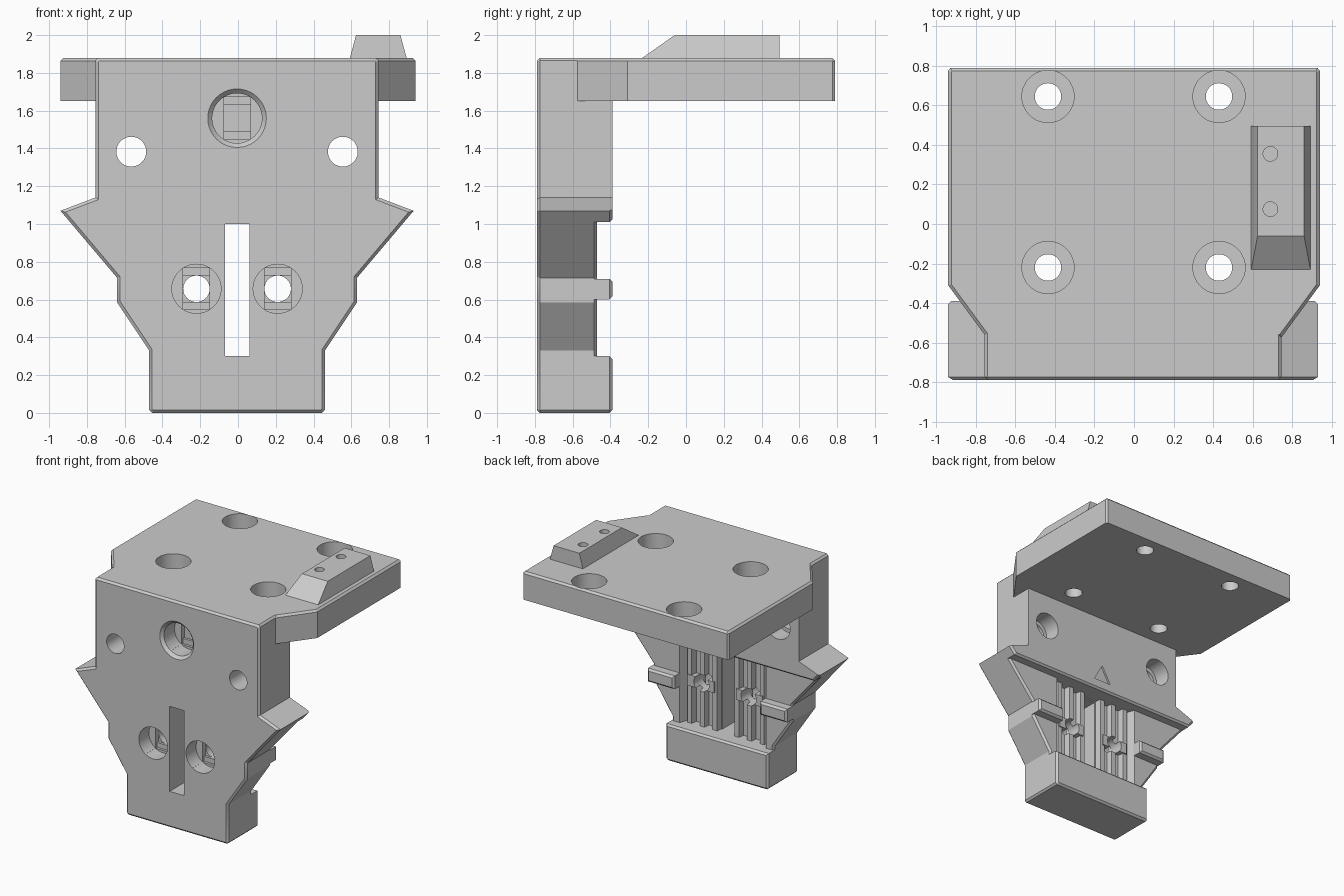
import bpy
import bmesh
import math
from mathutils import Vector

default = bpy.data.objects.get("Cube")
if default:
    bpy.data.objects.remove(default, do_unlink=True)

GREY = (0.6, 0.6, 0.6, 1)
mat = bpy.data.materials.new("plain grey plastic")
mat.use_nodes = True
mat.diffuse_color = GREY
mat.node_tree.nodes["Principled BSDF"].inputs["Base Color"].default_value = GREY

CX = -0.005                                  # centre line of the upright bracket
FRONT, FLOOR, BACK = -0.79, -0.47, -0.39     # bracket depths
CHAMFER = 0.016
PLACE = {"x": lambda u, v, t: (t, u, v),
         "y": lambda u, v, t: (u, t, v),
         "z": lambda u, v, t: (u, v, t)}


def finish(bm, name):
    bmesh.ops.recalc_face_normals(bm, faces=bm.faces)
    mesh = bpy.data.meshes.new(name)
    bm.to_mesh(mesh)
    bm.free()
    mesh.materials.append(mat)
    obj = bpy.data.objects.new(name, mesh)
    bpy.context.collection.objects.link(obj)
    return obj


def prism(name, profile, axis, a, b, bevel=None):
    """Extrude a 2D profile along an axis; bevel picks edges by their two ends."""
    bm = bmesh.new()
    ends = [[bm.verts.new(PLACE[axis](u, v, t)) for u, v in profile] for t in (a, b)]
    n = len(profile)
    bm.faces.new(ends[0])
    bm.faces.new(ends[1][::-1])
    for i in range(n):
        j = (i + 1) % n
        bm.faces.new((ends[0][i], ends[1][i], ends[1][j], ends[0][j]))
    bmesh.ops.recalc_face_normals(bm, faces=bm.faces)
    if bevel:
        edges = [e for e in bm.edges if bevel(e.verts[0].co, e.verts[1].co)]
        bmesh.ops.bevel(bm, geom=edges, offset=CHAMFER, segments=1,
                        profile=0.5, affect="EDGES")
    return finish(bm, name)


def box(name, x, y, z, bevel=None):
    return prism(name, [(x[0], z[0]), (x[1], z[0]), (x[1], z[1]), (x[0], z[1])],
                 "y", y[0], y[1], bevel)


def circle(u, v, r, n=40):
    return [(u + r * math.cos(math.tau * i / n), v + r * math.sin(math.tau * i / n))
            for i in range(n)]


def mirrored(half, centre):
    return ([(centre + u, v) for u, v in half]
            + [(centre - u, v) for u, v in reversed(half)])


def cone(name, x, z, r1, r2, y1, y2):
    """Tapered round cutter along y."""
    obj = prism(name, circle(x, z, r1), "y", y1, y2)
    for v in obj.data.vertices:
        if abs(v.co.y - y2) < 1e-4:
            v.co.x = x + (v.co.x - x) * r2 / r1
            v.co.z = z + (v.co.z - z) * r2 / r1
    return obj


def cut(cutter, *targets):
    cutter.hide_render = True
    for target in targets:
        mod = target.modifiers.new("cut", "BOOLEAN")
        mod.operation = "DIFFERENCE"
        mod.solver = "EXACT"
        mod.object = cutter
        bpy.context.view_layer.objects.active = target
        bpy.ops.object.modifier_apply(modifier=mod.name)
    bpy.data.objects.remove(cutter, do_unlink=True)


def flat_in_y(p, q):
    return abs(p.y - q.y) < 1e-4


# Upright bracket: front body and the raised frame behind it
outline = mirrored([(0.45, 0), (0.465, 0.015), (0.465, 0.33), (0.635, 0.585),
                    (0.635, 0.715), (0.935, 1.07), (0.75, 1.14),
                    (0.75, 1.865), (0.735, 1.88)], CX)
body = prism("bracket_body", outline, "y", FRONT, FLOOR, flat_in_y)
frame = prism("bracket_back_frame", outline, "y", -0.55, BACK,
              lambda p, q: flat_in_y(p, q) and p.y > -0.5 and max(p.z, q.z) < 1.1)

# Open recess across the back, with chamfered lips
cut(prism("recess_cutter", [(-0.7, 0.3), (-0.405, 0.3), (-0.38, 0.275),
                            (-0.38, 1.035), (-0.405, 1.01), (-0.7, 1.01)],
          "x", -1.2, 1.2), frame)

# Deeper pocket behind the clamp ribs, and the central slot
cut(prism("pocket_cutter", mirrored([(0.36, -0.56), (0.40, -0.45)], CX),
          "z", 0.3, 1.01), body)
cut(box("slot_cutter", (CX - 0.065, CX + 0.065), (-0.9, -0.3), (0.3, 1.0)), body)

# Clamp ribs, cross tabs and side lugs
ribs = []
for side, word in ((-1, "right"), (1, "left")):
    for i, offset in enumerate((0.10, 0.215, 0.33)):
        x = CX + side * offset
        ribs.append(prism(f"{word}_clamp_rib_{i + 1}",
                          [(x - 0.03, -0.58), (x + 0.03, -0.58),
                           (x + 0.02, -0.51), (x - 0.02, -0.51)], "z", 0.3, 1.01))
    xs = sorted(CX + side * d for d in (0.10, 0.34))
    ribs.append(box(f"{word}_clamp_tab", xs, (-0.58, -0.50), (0.61, 0.70)))
    xs = sorted(CX + side * d for d in (0.39, 0.635))
    box(f"{word}_side_lug", xs, (-0.52, BACK), (0.60, 0.71),
        lambda p, q: flat_in_y(p, q) and p.y > -0.5)


def bridged_bore(x, z, r, depth, *targets):
    """Round bore whose end steps down to a slot and then a square."""
    y = FRONT + depth
    cut(prism("bore_cutter", circle(x, z, r), "y", -0.9, y), *targets)
    chord = math.sqrt(r * r - 0.07 ** 2)
    cut(box("step_cutter", (x - 0.07, x + 0.07), (-0.85, y + 0.02),
            (z - chord, z + chord)), *targets)
    cut(box("square_cutter", (x - 0.07, x + 0.07), (-0.85, y + 0.04),
            (z - 0.07, z + 0.07)), *targets)


# Front bores and clamp screw holes
cut(cone("countersink_cutter", CX, 1.56, 0.165, 0.13, -0.80, -0.765), body)
bridged_bore(CX, 1.56, 0.132, 0.16, body)
for side in (-1, 1):
    x = CX + side * 0.215
    bridged_bore(x, 0.657, 0.13, 0.13, body)
    cut(prism("screw_cutter", circle(x, 0.657, 0.07), "y", -0.9, -0.3), body, *ribs)
    # Mounting holes, wider at the back
    x = CX + side * 0.56
    cut(prism("mount_cutter", circle(x, 1.383, 0.079), "y", -0.9, -0.3), body, frame)
    cut(prism("mount_head_cutter", circle(x, 1.383, 0.11), "y", -0.53, -0.3),
        body, frame)

# Shallow triangular mark on the back
cut(prism("mark_cutter", [(CX - 0.08, 1.09), (CX + 0.08, 1.09), (CX, 1.23)],
          "y", BACK - 0.015, -0.3), frame)

# Horizontal top plate with counterbored holes
TOP = 1.88
plate = prism("top_plate", mirrored([(0.745, -0.575), (0.94, -0.31), (0.94, 0.775),
                                     (0.928, 0.79)], 0), "z", 1.65, TOP,
              lambda p, q: min(p.z, q.z) > 1.8)
for x in (-0.435, 0.43):
    for y in (-0.22, 0.645):
        cut(prism("bolt_cutter", circle(x, y, 0.067), "z", 1.5, 2.1), plate)
        cut(prism("bolt_head_cutter", circle(x, y, 0.132), "z", 1.75, 2.1), plate)

# Tapered sensor block on the left of the plate
bm = bmesh.new()
base = [Vector((x, y, TOP - 0.01)) for x in (0.59, 0.895) for y in (-0.245, 0.495)]
crown = [Vector((x, y, 2.0)) for x in (0.625, 0.86) for y in (-0.06, 0.495)]
for co in base + crown:
    bm.verts.new(co)
bmesh.ops.convex_hull(bm, input=bm.verts)
bmesh.ops.dissolve_limit(bm, angle_limit=0.02, verts=bm.verts, edges=bm.edges)
block = finish(bm, "sensor_block")
for y in (0.075, 0.355):
    cut(prism("pin_cutter", circle(0.69, y, 0.037, 24), "z", 1.8, 2.1), block, plate)

# Smooth the round walls and keep every edge crisp
bpy.ops.object.select_all(action="DESELECT")
for obj in [body, frame, plate, block] + ribs:
    obj.select_set(True)
bpy.context.view_layer.objects.active = body
bpy.ops.object.shade_smooth_by_angle(angle=math.radians(25))
